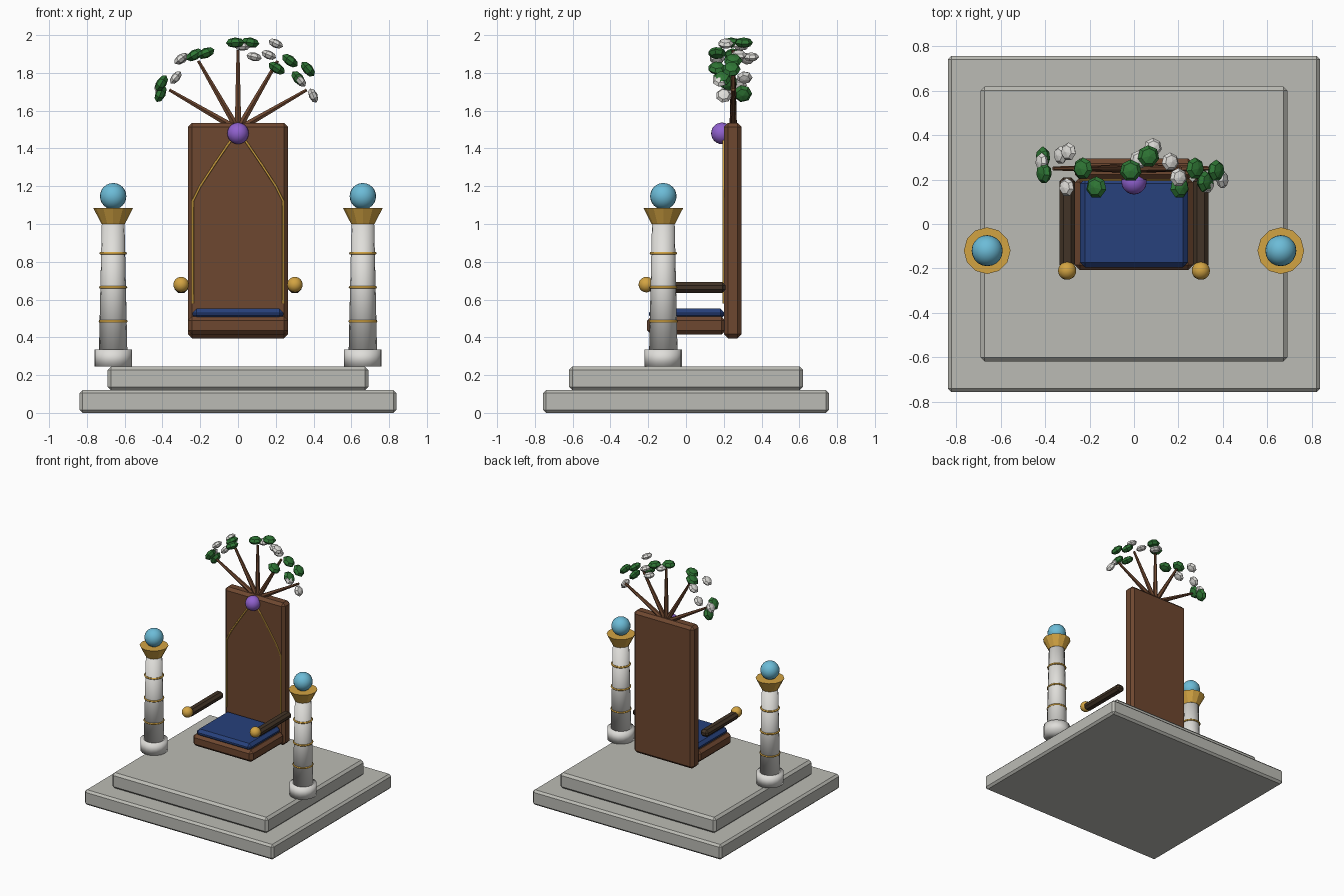
import bpy, math
from mathutils import Vector

if "Cube" in bpy.data.objects:
    bpy.data.objects.remove(bpy.data.objects["Cube"])


def material(name, r, g, b):
    m = bpy.data.materials.new(name)
    m.diffuse_color = (r, g, b, 1)
    m.use_nodes = True
    m.node_tree.nodes["Principled BSDF"].inputs["Base Color"].default_value = m.diffuse_color
    return m


STONE = material("grey stone", .50, .50, .46)
MARBLE = material("white marble", .74, .73, .70)
WOOD = material("brown wood", .155, .063, .029)
DARK = material("dark wood", .055, .034, .02)
BLUE = material("blue cloth", .02, .052, .20)
GOLD = material("gold", .65, .37, .055)
CYAN = material("cyan crystal", .15, .50, .68)
PURPLE = material("purple gem", .28, .12, .62)
GREEN = material("leaf green", .028, .18, .035)


def finish(name, mat, smooth=False):
    ob = bpy.context.object
    ob.name = name
    ob.data.materials.append(mat)
    if smooth:
        bpy.ops.object.shade_smooth()
    return ob


def box(name, mat, lo, hi, bevel):
    lo, hi = Vector(lo), Vector(hi)
    bpy.ops.mesh.primitive_cube_add(size=1, location=(lo + hi) / 2)
    ob = finish(name, mat)
    ob.scale = hi - lo
    bpy.ops.object.transform_apply(location=False, rotation=False, scale=True)
    mod = ob.modifiers.new("bevel", 'BEVEL')
    mod.width = bevel
    mod.segments = 1
    return ob


def ball(name, mat, loc, r):
    bpy.ops.mesh.primitive_uv_sphere_add(segments=20, ring_count=12, radius=r, location=loc)
    return finish(name, mat, True)


def cone(name, mat, loc, r1, r2, z0, z1, sides, smooth):
    bpy.ops.mesh.primitive_cone_add(vertices=sides, radius1=r1, radius2=r2, depth=z1 - z0,
                                    location=(loc[0], loc[1], (z0 + z1) / 2))
    return finish(name, mat, smooth)


# stepped platform
box("lower_step", STONE, (-.838, -.757, 0), (.838, .757, .12), .016)
box("upper_step", STONE, (-.69, -.62, .12), (.69, .62, .245), .018)

# chair
box("backrest", WOOD, (-.266, .2, .395), (.266, .295, 1.535), .022)
box("seat", WOOD, (-.266, -.207, .415), (.266, .21, .51), .022)
box("cushion", BLUE, (-.242, -.195, .495), (.242, .205, .552), .022)
for s, side in ((-1, "left"), (1, "right")):
    xs = sorted((s * .266, s * .336))
    box(side + "_armrest", DARK, (xs[0], -.2, .636), (xs[1], .21, .692), .018)
    ball(side + "_arm_knob", GOLD, (s * .301, -.21, .679), .041)

# pointed gold arch on the backrest
arch = [(.24, .58), (.24, 1.12), (.2, 1.2), (.125, 1.315), (.05, 1.425), (0, 1.49)]
path = [(-x, z) for x, z in arch] + [(x, z) for x, z in arch[-2::-1]]
curve = bpy.data.curves.new("arch_trim", 'CURVE')
curve.dimensions = '3D'
curve.bevel_depth = .006
curve.bevel_resolution = 1
spline = curve.splines.new('POLY')
spline.points.add(len(path) - 1)
for p, (x, z) in zip(spline.points, path):
    p.co = (x, .198, z, 1)
curve.materials.append(GOLD)
bpy.context.collection.objects.link(bpy.data.objects.new("arch_trim", curve))
ball("crest_gem", PURPLE, (0, .19, 1.48), .057)

# columns with rings, capital and crystal
for s, side in ((-1, "left"), (1, "right")):
    c = (s * .661, -.12)
    cone(side + "_column_base", MARBLE, c, .1, .1, .245, .335, 16, True)
    cone(side + "_column_shaft", MARBLE, c, .075, .06, .335, 1.01, 16, True)
    for i, z in enumerate((.485, .665, .845)):
        bpy.ops.mesh.primitive_torus_add(major_radius=.07 - i * .002, minor_radius=.007,
                                         major_segments=20, minor_segments=6,
                                         location=(*c, z))
        finish(f"{side}_column_ring_{i + 1}", GOLD, True)
    cone(side + "_capital", GOLD, c, .062, .105, 1.0, 1.085, 12, False)
    ball(side + "_crystal", CYAN, (*c, 1.147), .07)

# branches fanning from the top of the backrest
for i in range(5):
    a = math.radians(-60 + 30 * i)
    d = Vector((math.sin(a), 0, math.cos(a)))
    bpy.ops.mesh.primitive_cone_add(vertices=6, radius1=.02, radius2=.009, depth=.42,
                                    location=Vector((0, .25, 1.5)) + d * .21,
                                    rotation=(0, a, 0))
    finish(f"branch_{i + 1}", WOOD)

# flattened leaves and blossoms, facing along their branch
leaves = [(-.41, .30, 1.69), (-.405, .23, 1.745), (-.23, .25, 1.895), (-.17, .165, 1.905),
          (-.015, .24, 1.96), (.065, .305, 1.96), (.205, .165, 1.825), (.275, .25, 1.865),
          (.37, .24, 1.82), (.32, .19, 1.77)]
blossoms = [(-.415, .28, 1.735), (-.33, .31, 1.775), (-.303, .165, 1.875), (-.295, .325, 1.875),
            (.022, .29, 1.94), (.085, .345, 1.885), (.163, .28, 1.895), (.2, .21, 1.955),
            (.33, .18, 1.76), (.398, .2, 1.68)]
for name, mat, spots, r in (("leaf", GREEN, leaves, .05), ("blossom", MARBLE, blossoms, .042)):
    for i, p in enumerate(spots):
        a = math.atan2(p[0], p[2] - 1.5)
        bpy.ops.mesh.primitive_uv_sphere_add(segments=7, ring_count=4, radius=r,
                                             location=p, rotation=(0, a, 0))
        finish(f"{name}_{i + 1}", mat).scale = (1, 1, .55)
